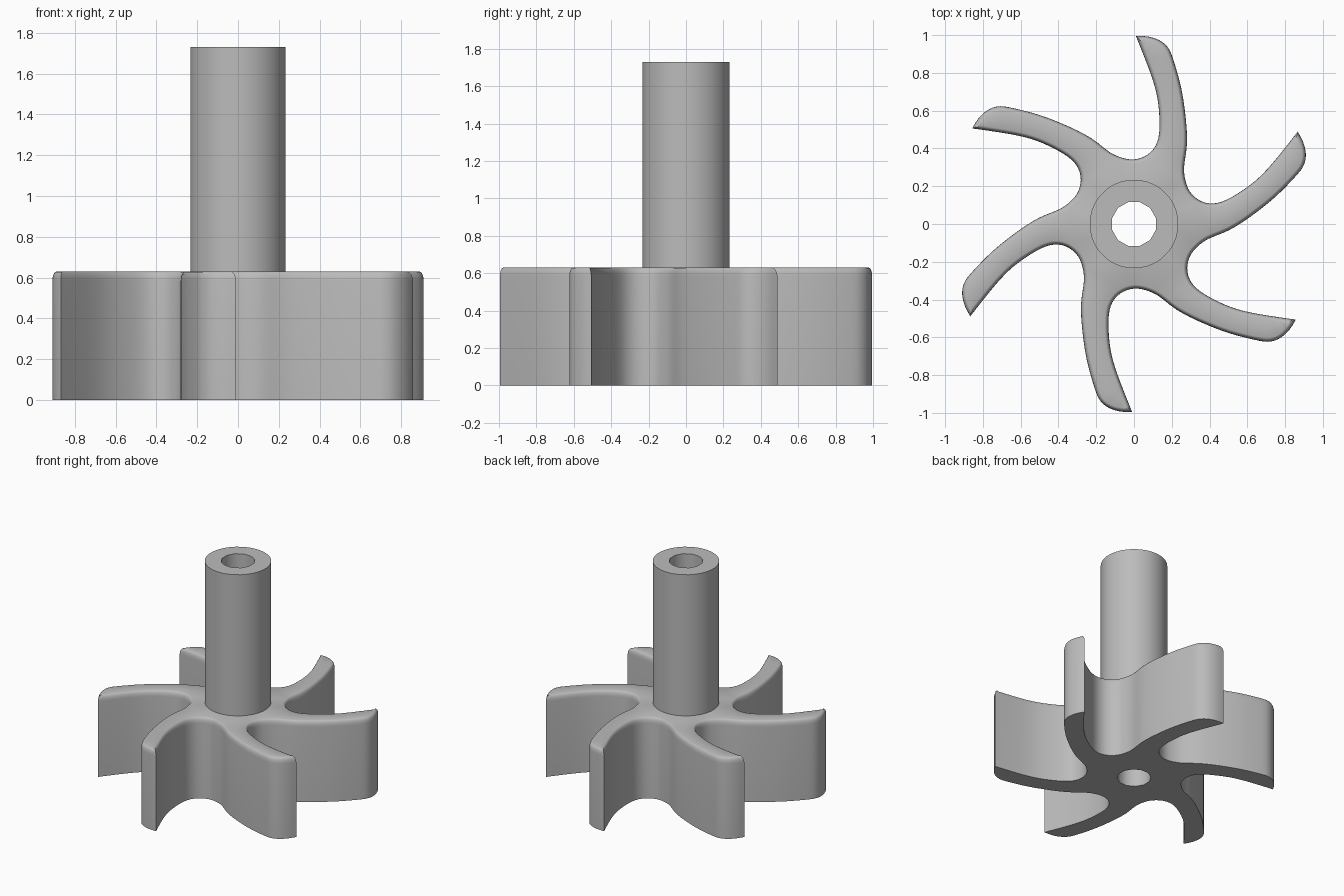
import bpy, bmesh, math
from mathutils import Vector, Matrix

cube = bpy.data.objects.get("Cube")
if cube:
    bpy.data.objects.remove(cube)

HUB_TOP, SHAFT_TOP = 0.63, 1.73
SHAFT_R, BORE_R = 0.235, 0.12

grey = bpy.data.materials.new("plain grey")
grey.use_nodes = True
grey.diffuse_color = (0.5, 0.5, 0.5, 1)
grey.node_tree.nodes["Principled BSDF"].inputs["Base Color"].default_value = (0.5, 0.5, 0.5, 1)


def circle(radius, sides):
    step = math.tau / sides
    return [Vector((math.cos((i + 0.5) * step), math.sin((i + 0.5) * step))) * radius
            for i in range(sides)]


def ring(bm, points, z):
    """Closed loop of vertices and edges at one height."""
    verts = [bm.verts.new((p.x, p.y, z)) for p in points]
    edges = [bm.edges.new((v, verts[(i + 1) % len(verts)])) for i, v in enumerate(verts)]
    return verts, edges


def wall(bm, low, high):
    n = len(low[0])
    for i in range(n):
        j = (i + 1) % n
        bm.faces.new((low[0][i], low[0][j], high[0][j], high[0][i]))


def cap(bm, outer, inner):
    """Flat face with a hole in it."""
    bmesh.ops.triangle_fill(bm, use_beauty=True, use_dissolve=False,
                            edges=outer[1] + inner[1])


def solid(name, layers, z_bottom, z_top):
    """Stack outline layers into a solid with a round bore through it."""
    bm = bmesh.new()
    rings = [ring(bm, pts, z) for pts, z in layers]
    for low, high in zip(rings, rings[1:]):
        wall(bm, low, high)
    bore = [ring(bm, circle(BORE_R, 12), z) for z in (z_bottom, z_top)]
    wall(bm, *bore)
    cap(bm, rings[0], bore[0])
    cap(bm, rings[-1], bore[1])
    bmesh.ops.recalc_face_normals(bm, faces=bm.faces[:])
    mesh = bpy.data.meshes.new(name)
    bm.to_mesh(mesh)
    bm.free()
    mesh.materials.append(grey)
    obj = bpy.data.objects.new(name, mesh)
    bpy.context.collection.objects.link(obj)
    bpy.ops.object.select_all(action='DESELECT')
    obj.select_set(True)
    bpy.context.view_layer.objects.active = obj
    bpy.ops.object.shade_smooth_by_angle(angle=math.radians(35))
    return obj


def smooth_outline(points, corners, steps=3):
    """Closed spline through the points, broken at the corners."""
    out, n = [], len(points)
    for i in range(n):
        j = (i + 1) % n
        b, c = points[i], points[j]
        a = b if i in corners else points[i - 1]
        d = c if j in corners else points[(j + 1) % n]
        for s in range(steps):
            t = s / steps
            out.append(b + 0.5 * t * ((c - a) + t * ((2 * a - 5 * b + 4 * c - d)
                                                     + t * (3 * (b - c) + d - a))))
    return out


def inset(points, amount):
    """Move a counter-clockwise outline inwards."""
    out, n = [], len(points)
    for i, p in enumerate(points):
        e1 = (p - points[i - 1]).normalized()
        e2 = (points[(i + 1) % n] - p).normalized()
        n1, n2 = Vector((-e1.y, e1.x)), Vector((-e2.y, e2.x))
        m = (n1 + n2).normalized()
        out.append(p + m * amount / max(m.dot(n1), 0.6))
    return out


# Swept blade: outer side, tip, inner side, then the valley to the next blade
blade = [Vector(p) for p in (
    (0.265, 0.30), (0.28, 0.42), (0.275, 0.55), (0.25, 0.72), (0.205, 0.88),
    (0.175, 0.94), (0.13, 0.975), (0.07, 0.993), (0.01, 0.995),
    (0.06, 0.87), (0.10, 0.76), (0.125, 0.66), (0.135, 0.55),
    (0.13, 0.46), (0.105, 0.40), (0.06, 0.36), (0.0, 0.342), (-0.06, 0.35))]
TIP = 8
control = [Matrix.Rotation(k * math.tau / 6, 2) @ p for k in range(6) for p in blade]
outline = smooth_outline(control, {k * len(blade) + TIP for k in range(6)})

# Bladed rotor with a rounded upper rim
layers = [(outline, 0)]
for k in range(5):
    a = k * math.pi / 8
    layers.append((inset(outline, 0.02 * (1 - math.cos(a))),
                   HUB_TOP - 0.045 * (1 - math.sin(a))))
solid("bladed_rotor", layers, 0, HUB_TOP)

# Hollow drive shaft
tube = circle(SHAFT_R, 32)
solid("hollow_shaft", [(tube, HUB_TOP), (tube, SHAFT_TOP)], HUB_TOP, SHAFT_TOP)
